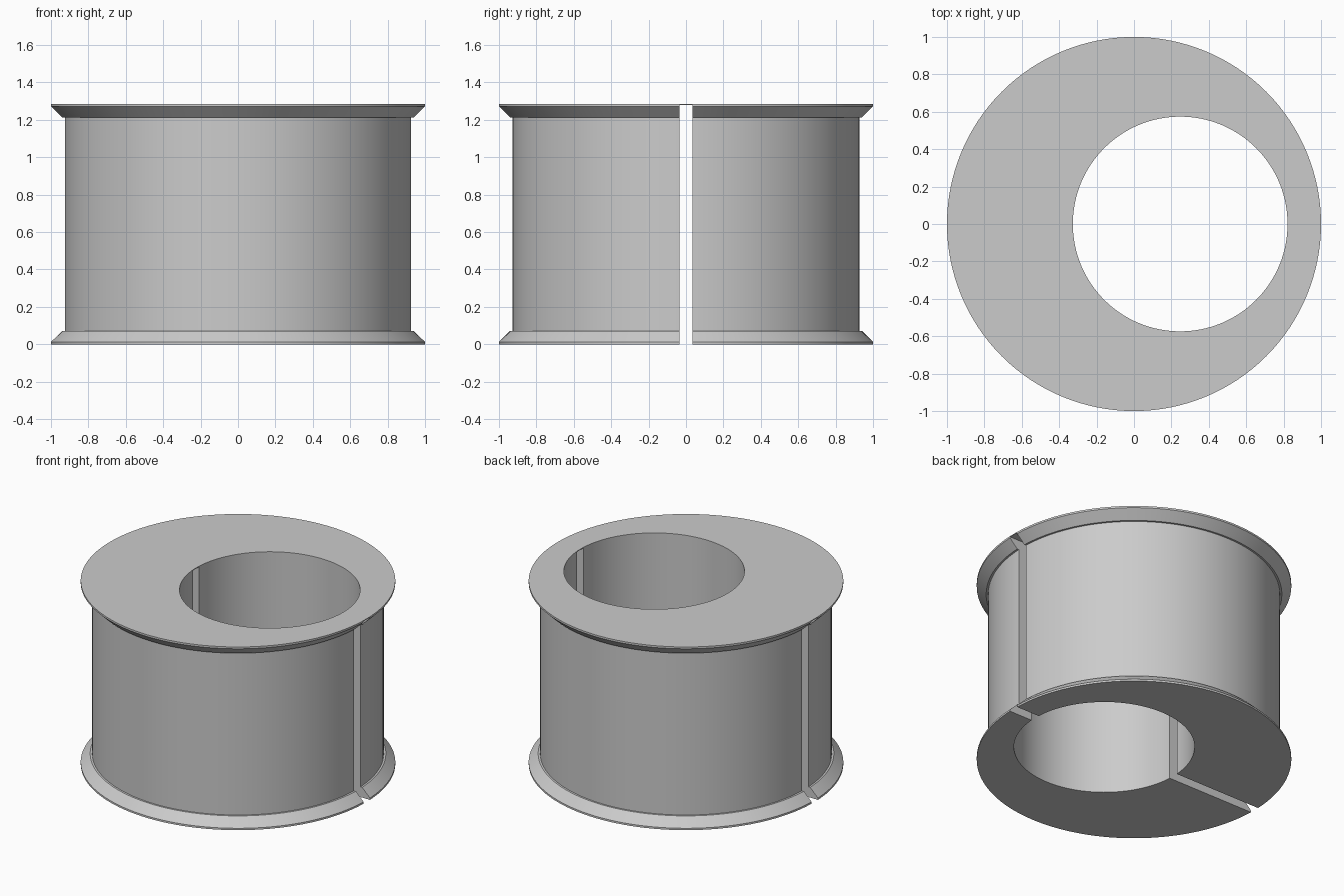
import bpy, bmesh
from math import radians
from mathutils import Matrix, Vector

cube = bpy.data.objects.get("Cube")
if cube:
    bpy.data.objects.remove(cube)

SEGMENTS = 128
HEIGHT = 1.285

grey = bpy.data.materials.new("plain grey")
grey.use_nodes = True
grey.diffuse_color = (0.6, 0.6, 0.6, 1)
grey.node_tree.nodes["Principled BSDF"].inputs["Base Color"].default_value = grey.diffuse_color


def add_object(name, bm):
    bmesh.ops.recalc_face_normals(bm, faces=bm.faces)
    mesh = bpy.data.meshes.new(name)
    bm.to_mesh(mesh)
    bm.free()
    mesh.materials.append(grey)
    obj = bpy.data.objects.new(name, mesh)
    bpy.context.collection.objects.link(obj)
    return obj


def lathe(name, profile):
    """Revolve (radius, height) points into a closed solid."""
    bm = bmesh.new()
    rings = []
    for r, z in profile:
        ring = bmesh.ops.create_circle(bm, segments=SEGMENTS, radius=r,
                                       matrix=Matrix.Translation((0, 0, z)))
        rings.append(ring["verts"])
    for low, high in zip(rings, rings[1:]):
        for i in range(SEGMENTS):
            j = (i + 1) % SEGMENTS
            bm.faces.new((low[i], low[j], high[j], high[i]))
    bm.faces.new(rings[0])
    bm.faces.new(rings[-1])
    return add_object(name, bm)


# Flanged spool: the lower half profile is mirrored to make the upper half
half = [(1.0, 0), (1.0, 0.013), (0.94, 0.072), (0.927, 0.072)]
spool = lathe("flanged_bushing", half + [(r, HEIGHT - z) for r, z in reversed(half)])

# Off-centre bore
bore = lathe("bore_cutter", [(0.574, -0.2), (0.574, HEIGHT + 0.2)])
bore.location.x = 0.247

# Slot across the whole width, stopping just under the top face
bm = bmesh.new()
bmesh.ops.create_cube(bm, size=1)
bmesh.ops.scale(bm, vec=Vector((2.4, 0.07, 1.48)), verts=bm.verts)
slot = add_object("slot_cutter", bm)
slot.location.z = 1.28 - 0.74

bpy.context.view_layer.objects.active = spool
for cutter in (bore, slot):
    mod = spool.modifiers.new(cutter.name, "BOOLEAN")
    mod.operation = "DIFFERENCE"
    mod.solver = "EXACT"
    mod.object = cutter
    bpy.ops.object.modifier_apply(modifier=mod.name)
for cutter in (bore, slot):
    bpy.data.objects.remove(cutter)

# Smooth curved walls, crisp edges
bpy.ops.object.select_all(action="DESELECT")
spool.select_set(True)
bpy.ops.object.shade_smooth_by_angle(angle=radians(25))
